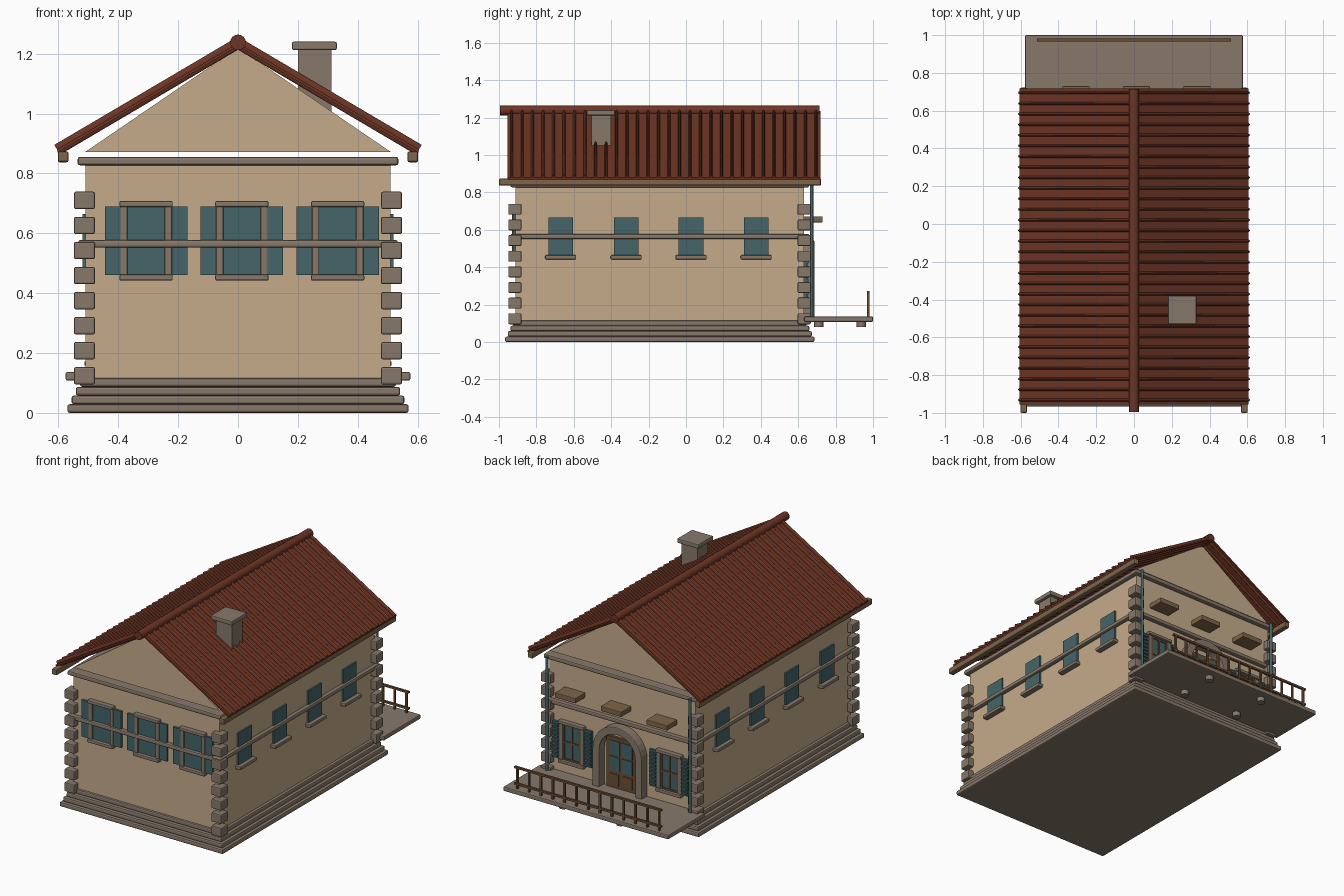
import bpy, bmesh, math
from mathutils import Vector

if "Cube" in bpy.data.objects:
    bpy.data.objects.remove(bpy.data.objects["Cube"])


def mat(name, c):
    m = bpy.data.materials.new(name)
    m.diffuse_color = (*c, 1)
    m.use_nodes = True
    m.node_tree.nodes["Principled BSDF"].inputs["Base Color"].default_value = m.diffuse_color
    return m


PLASTER = mat("tan plaster", (0.56, 0.41, 0.26))
STONE = mat("grey stone", (0.245, 0.19, 0.145))
ROOF = mat("red brown tile", (0.155, 0.036, 0.018))
TEAL = mat("teal paint", (0.058, 0.13, 0.14))
WOOD = mat("brown wood", (0.15, 0.075, 0.032))
BEAM = mat("light wood", (0.21, 0.13, 0.07))


def finish(name, bm, m, bevel=0, smooth=False):
    bmesh.ops.recalc_face_normals(bm, faces=bm.faces)
    me = bpy.data.meshes.new(name)
    bm.to_mesh(me)
    bm.free()
    me.materials.append(m)
    o = bpy.data.objects.new(name, me)
    bpy.context.collection.objects.link(o)
    if bevel:
        b = o.modifiers.new("bevel", 'BEVEL')
        b.width, b.segments = bevel, 2
    if smooth:
        bpy.context.view_layer.objects.active = o
        o.select_set(True)
        bpy.ops.object.shade_smooth_by_angle(angle=math.radians(40))
        o.select_set(False)
    return o


def box(name, x, y, z, m, bevel=0):
    """Box from (min, max) ranges."""
    bm = bmesh.new()
    bmesh.ops.create_cube(bm, size=1)
    for v in bm.verts:
        v.co = [r[0] + (c + 0.5) * (r[1] - r[0]) for c, r in zip(v.co, (x, y, z))]
    return finish(name, bm, m, bevel)


def rod(name, a, b, r, m, sides=10, flat=1.0):
    """Cylinder from a to b, optionally flattened."""
    a, b = Vector(a), Vector(b)
    bm = bmesh.new()
    bmesh.ops.create_cone(bm, cap_ends=True, segments=sides, radius1=r, radius2=r, depth=(b - a).length)
    o = finish(name, bm, m, smooth=True)
    o.location = (a + b) / 2
    o.rotation_euler = (b - a).to_track_quat('Z', 'Y').to_euler()
    o.scale = (flat, 1, 1)
    return o


def prism(name, pts, y0, y1, m, bevel=0):
    """Extrude an x-z outline from y0 to y1."""
    bm = bmesh.new()
    f = bm.faces.new([bm.verts.new((p[0], y0, p[1])) for p in pts])
    r = bmesh.ops.extrude_face_region(bm, geom=[f])
    for v in r["geom"]:
        if isinstance(v, bmesh.types.BMVert):
            v.co.y = y1
    return finish(name, bm, m, bevel)


F, B, W = -0.912, 0.632, 0.51      # front wall, back wall, half width

# Walls, stepped base, string course, cornice
box("walls", (-W, W), (F, B), (0.1, 0.835), PLASTER)
for i in range(4):
    d = 0.06 - i * 0.014
    box("base_step", (-W - d, W + d), (F - d + 0.005, B + d - 0.005),
        (i * 0.029, i * 0.029 + 0.029), STONE, 0.008)
box("string_course", (-W - 0.024, W + 0.024), (F - 0.026, B + 0.026), (0.552, 0.578), STONE, 0.008)
box("cornice", (-W - 0.026, W + 0.026), (F - 0.026, B + 0.026), (0.827, 0.855), STONE, 0.008)

# Corner quoins
for x in (-0.513, 0.513):
    for y in (-0.915, 0.632):
        for i in range(8):
            z = 0.124 + i * 0.0837
            box("quoin", (x - 0.035, x + 0.035), (y - 0.035, y + 0.035), (z - 0.029, z + 0.029), STONE, 0.006)

# Gables
for y in (F, B - 0.02):
    prism("gable", [(-W, 0.872), (W, 0.872), (0, 1.22)], y, y + 0.02, PLASTER)

# Roof sheets, tile rows, ridge, eave beams
for s in (-1, 1):
    prism("roof_sheet", [(0, 1.225), (0, 1.235), (s * 0.605, 0.88), (s * 0.602, 0.87)], -0.955, 0.718, ROOF)
    for i in range(30):
        y = -0.932 + i * 0.0561
        rod("tile_row", (0, y, 1.235), (s * 0.604, y, 0.879), 0.019, ROOF, 10, 0.42)
    box("eave_beam", sorted((s * 0.566, s * 0.602)), (-1.0, 0.722), (0.837, 0.874), BEAM, 0.007)
rod("ridge", (0, -0.995, 1.238), (0, 0.715, 1.238), 0.026, ROOF, 16)

# Chimney
box("chimney", (0.2, 0.312), (-0.506, -0.4), (1.0, 1.22), STONE)
box("chimney_cap", (0.18, 0.33), (-0.53, -0.38), (1.212, 1.24), STONE, 0.006)


def window(name, cx, y, s, z0, z1, louvres=False):
    """Shuttered window; s is the outward y direction."""
    def yr(d0, d1):
        return sorted((y + s * d0, y + s * d1))
    box(name + "_glass", (cx - 0.062, cx + 0.062), yr(-0.01, 0.008), (z0, z1), TEAL)
    for k in (-1, 1):
        box(name + "_jamb", sorted((cx + k * 0.062, cx + k * 0.086)), yr(-0.01, 0.018), (z0, z1), STONE, 0.004)
        sx = sorted((cx + k * 0.086, cx + k * 0.138))
        box(name + "_shutter", sx, yr(-0.005, 0.014), (z0, z1), TEAL)
        if louvres:
            for i in range(9):
                z = z0 + 0.02 + i * (z1 - z0 - 0.04) / 8
                box(name + "_slat", (sx[0] + 0.005, sx[1] - 0.005), yr(0.01, 0.024), (z - 0.006, z + 0.006), TEAL)
    for z in (z0 - 0.018, z1 - 0.002):
        box(name + "_sill_or_lintel", (cx - 0.089, cx + 0.089), yr(-0.01, 0.03), (z, z + 0.02), STONE, 0.005)
    if louvres:
        box(name + "_mullion", (cx - 0.006, cx + 0.006), yr(0, 0.014), (z0, z1), WOOD)
        for z in (z0 + 0.006, (z0 + z1) / 2, z1 - 0.006):
            box(name + "_bar", (cx - 0.062, cx + 0.062), yr(0, 0.013), (z - 0.006, z + 0.006), WOOD)
        for k in (-1, 1):
            box(name + "_edge", (cx + k * 0.056 - 0.006, cx + k * 0.056 + 0.006), yr(0, 0.013), (z0, z1), WOOD)


# Front and back windows, flower boxes
for cx in (-0.307, 0.013, 0.333):
    window("front_window", cx, F, -1, 0.46, 0.69)
    box("flower_box", (cx - 0.072, cx + 0.072), (B - 0.01, 0.73), (0.64, 0.672), BEAM, 0.004)
for cx in (-0.335, 0.345):
    window("back_window", cx, B, 1, 0.215, 0.445, True)

# Side windows
for s in (-1, 1):
    for cy in (-0.67, -0.32, 0.027, 0.375):
        box("side_window", sorted((s * 0.5, s * 0.52)), (cy - 0.066, cy + 0.066), (0.455, 0.665), TEAL)
        box("side_sill", sorted((s * 0.5, s * 0.545)), (cy - 0.083, cy + 0.083), (0.442, 0.464), STONE, 0.005)

# Back door: stone arch, wood leaf with glazed top
arcs = [math.pi * i / 16 for i in range(17)]
arch = [(0.172, 0.13)] + [(0.172 * math.cos(a), 0.37 + 0.172 * math.sin(a)) for a in arcs] + [(-0.172, 0.13), (-0.125, 0.13)]
arch += [(-0.125 * math.cos(a), 0.37 + 0.125 * math.sin(a)) for a in arcs] + [(0.125, 0.13)]
prism("door_arch", arch, B - 0.01, 0.688, STONE, 0.005)
box("door", (-0.1, 0.1), (B - 0.01, 0.648), (0.13, 0.455), WOOD)
for k in (-1, 1):
    for z in (0.245, 0.345):
        box("door_pane", sorted((k * 0.008, k * 0.082)), (0.64, 0.653), (z, z + 0.088), TEAL)
    box("door_panel", sorted((k * 0.014, k * 0.08)), (0.64, 0.654), (0.15, 0.225), WOOD, 0.003)

# Rear deck with feet and railing
box("deck", (-0.576, 0.576), (B, 1.0), (0.108, 0.136), STONE, 0.006)
for x in (-0.2, 0.2):
    for y in (0.71, 0.937):
        rod("deck_foot", (x, y, 0.08), (x, y, 0.115), 0.025, STONE, 12)
for z in (0.165, 0.268):
    box("rail", (-0.513, 0.513), (0.967, 0.981), (z - 0.006, z + 0.006), WOOD)
for i in range(13):
    x = -0.495 + i * 0.0825
    box("baluster", (x - 0.006, x + 0.006), (0.968, 0.98), (0.13, 0.268), WOOD)

# Downspouts
for x in (-0.5, 0.5):
    rod("downspout", (x, 0.672, 0.13), (x, 0.672, 0.85), 0.009, TEAL)
